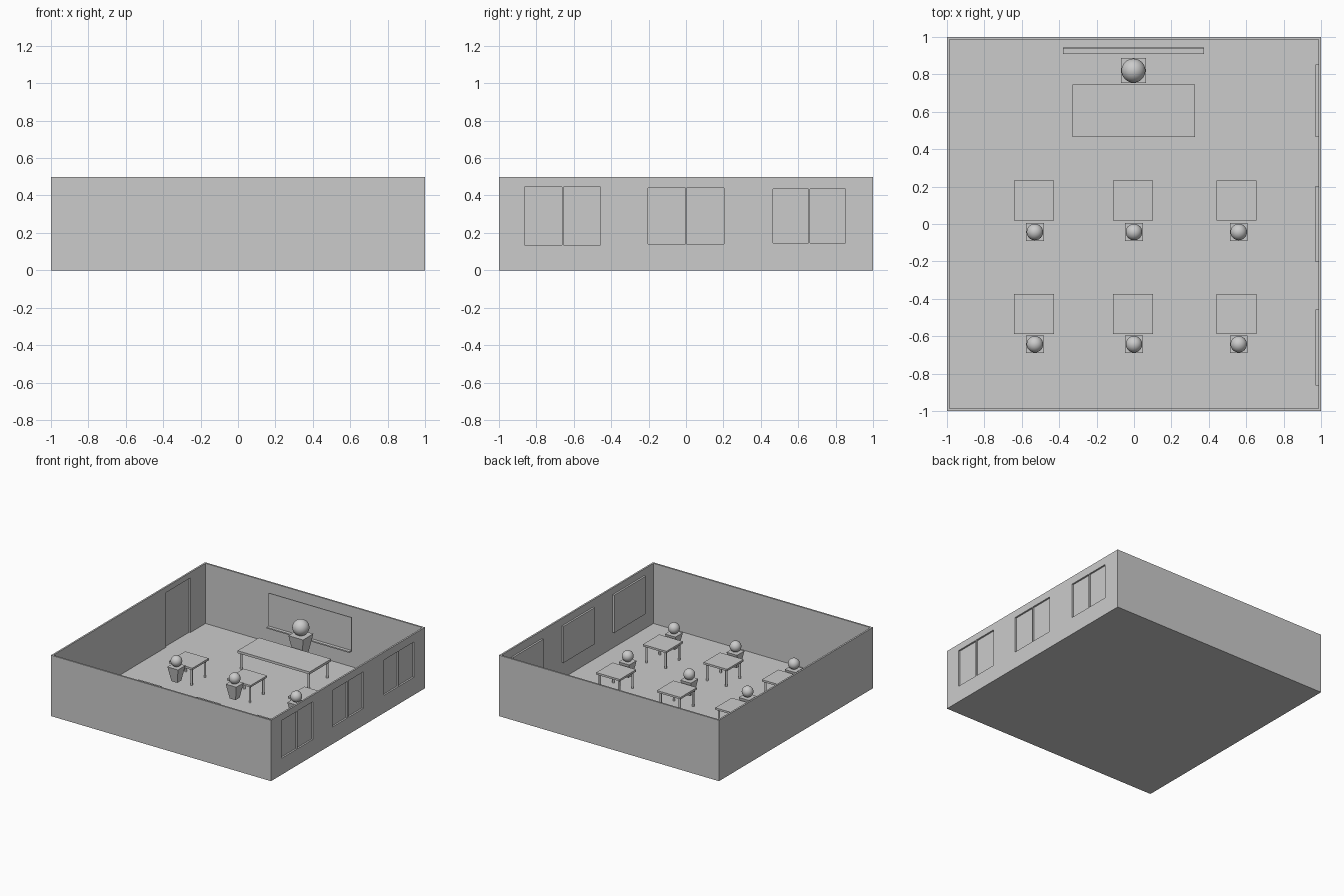
import bpy, bmesh, math
from mathutils import Vector

if "Cube" in bpy.data.objects:
    bpy.data.objects.remove(bpy.data.objects["Cube"])


def finish(name, bm):
    mesh = bpy.data.meshes.new(name)
    bm.to_mesh(mesh)
    bm.free()
    obj = bpy.data.objects.new(name, mesh)
    bpy.context.collection.objects.link(obj)
    return obj


def box(name, lo, hi, base_scale=1.0):
    """Box between two corners; base_scale tapers the bottom face."""
    bm = bmesh.new()
    bmesh.ops.create_cube(bm, size=1)
    lo, hi = Vector(lo), Vector(hi)
    mid, size = (lo + hi) / 2, hi - lo
    for v in bm.verts:
        s = base_scale if v.co.z < 0 else 1.0
        v.co = Vector((mid.x + v.co.x * size.x * s,
                       mid.y + v.co.y * size.y * s,
                       mid.z + v.co.z * size.z))
    return finish(name, bm)


def cut(target, lo, hi):
    cutter = box("cutter", lo, hi)
    cutter.hide_render = True
    mod = target.modifiers.new("opening", 'BOOLEAN')
    mod.object = cutter
    mod.operation = 'DIFFERENCE'
    mod.solver = 'EXACT'
    bpy.context.view_layer.objects.active = target
    bpy.ops.object.modifier_apply(modifier=mod.name)
    bpy.data.objects.remove(cutter)


def table(name, x0, x1, y0, y1, top=0.157, thick=0.016, r=0.009, inset=0.02):
    box(name + "_top", (x0, y0, top - thick), (x1, y1, top))
    bm = bmesh.new()
    h = top - thick - FLOOR
    for x in (x0 + inset, x1 - inset):
        for y in (y0 + inset, y1 - inset):
            res = bmesh.ops.create_cone(bm, cap_ends=True, segments=16,
                                        radius1=r, radius2=r, depth=h)
            bmesh.ops.translate(bm, verts=res["verts"], vec=(x, y, FLOOR + h / 2))
    legs = finish(name + "_legs", bm)
    smooth(legs)


def smooth(obj):
    bpy.ops.object.select_all(action='DESELECT')
    obj.select_set(True)
    bpy.context.view_layer.objects.active = obj
    bpy.ops.object.shade_smooth_by_angle(angle=math.radians(40))


def figure(name, x, y, half, z0, z1, head_r, head_z):
    # tapered torso, wide at the shoulders, with a ball head
    box(name + "_torso", (x - half, y - half, z0), (x + half, y + half, z1), 0.55)
    bm = bmesh.new()
    bmesh.ops.create_uvsphere(bm, u_segments=32, v_segments=16, radius=head_r)
    bmesh.ops.translate(bm, verts=bm.verts, vec=(x, y, head_z))
    smooth(finish(name + "_head", bm))


FLOOR, T, H = 0.006, 0.014, 0.5

# room shell
box("floor", (-1, -1, 0), (1, 1, FLOOR))
box("front_wall", (-1 + T, -1, 0), (1 - T, -1 + T, H))
box("back_wall", (-1 + T, 1 - T, 0), (1 - T, 1, H))
left = box("left_wall", (-1, -1, 0), (-1 + T, 1, H))
right = box("right_wall", (1 - T, -1, 0), (1, 1, H))

# door recess on the inside of the left wall
cut(left, (-1 + 0.003, 0.475, FLOOR), (-0.95, 0.79, 0.455))

# double windows: two openings in the right wall and a pane behind them
for yc, half, z0, z1 in ((-0.66, 0.204, 0.135, 0.445),
                         (0.0, 0.202, 0.14, 0.44),
                         (0.66, 0.194, 0.145, 0.435)):
    for s in (-1, 1):
        a, b = sorted((yc + s * 0.004, yc + s * half))
        cut(right, (0.9, a, z0), (1.1, b, z1))
    box("window_pane", (0.971, yc - half, z0), (1 - T, yc + half, z1))

# board with chalk tray
box("board", (-0.38, 0.937, 0.165), (0.375, 0.944, 0.437))
box("board_tray", (-0.38, 0.91, 0.157), (0.375, 0.944, 0.167))

# teacher and desk
table("teacher_desk", -0.33, 0.325, 0.465, 0.745, thick=0.02, r=0.01)
figure("teacher", -0.003, 0.82, 0.067, 0.07, 0.24, 0.064, 0.30)

# pupils and desks
for desk_y, pupil_y in ((0.125, -0.043), (-0.48, -0.643)):
    for desk_x, pupil_x in ((-0.535, -0.53), (-0.005, 0.0), (0.547, 0.56)):
        table("pupil_desk", desk_x - 0.107, desk_x + 0.107,
              desk_y - 0.107, desk_y + 0.107)
        figure("pupil", pupil_x, pupil_y, 0.048, 0.05, 0.17, 0.044, 0.213)
